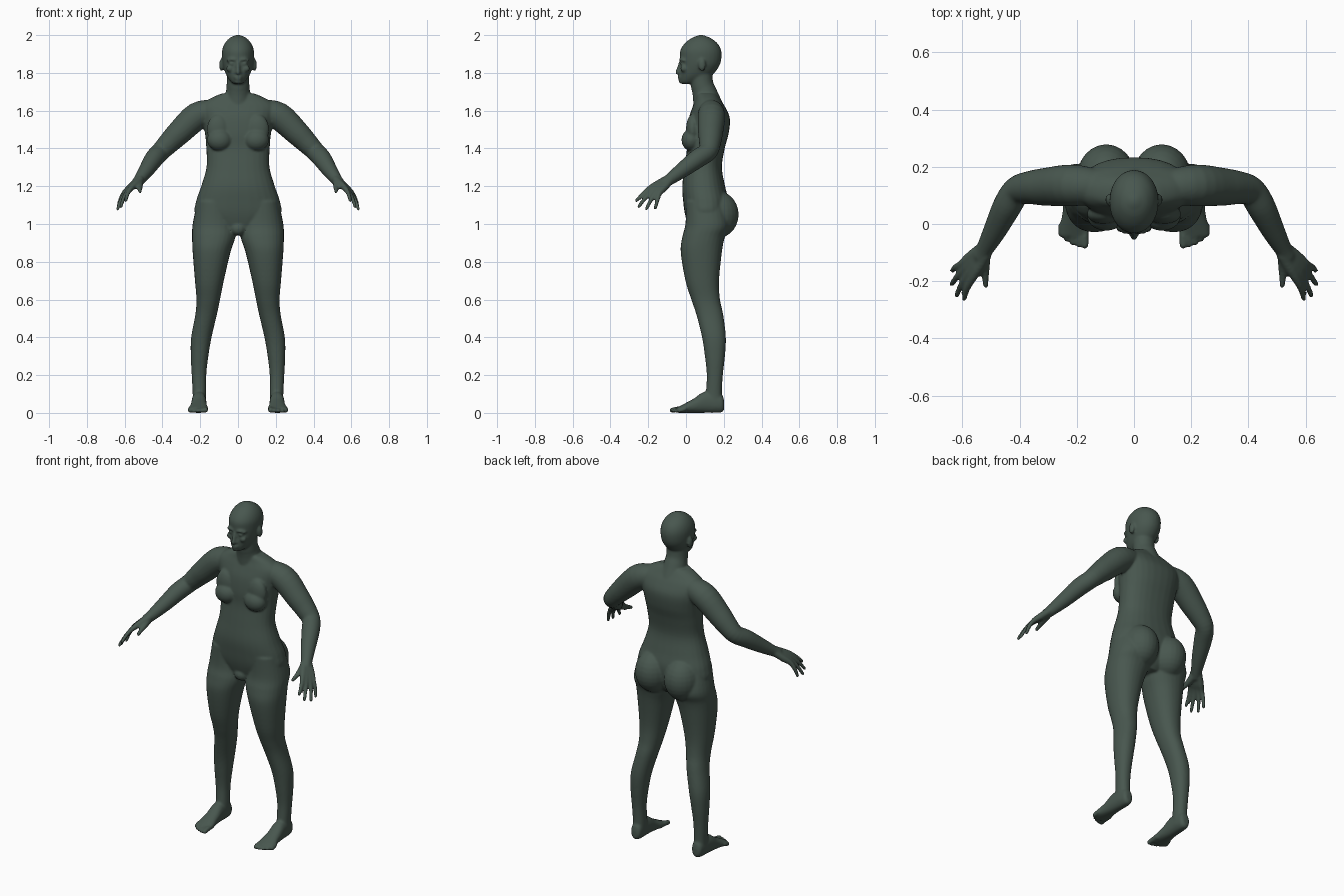
import bpy, bmesh, math
from mathutils import Vector, Matrix

bm = bmesh.new()
N = 28


def spline(rows, steps=5):
    """Catmull-Rom interpolation of number tuples."""
    out = []
    for i in range(len(rows) - 1):
        a, b, c, d = (rows[max(0, min(len(rows) - 1, i + k))] for k in (-1, 0, 1, 2))
        for s in range(steps):
            t = s / steps
            out.append([0.5 * (2 * q + (r - p) * t + (2 * p - 5 * q + 4 * r - w) * t * t
                               + (3 * q - p - 3 * r + w) * t ** 3)
                        for p, q, r, w in zip(a, b, c, d)])
    return out + [list(rows[-1])]


def skin(rings):
    loops = [[bm.verts.new(p) for p in ring] for ring in rings]
    for a, b in zip(loops, loops[1:]):
        for i in range(N):
            j = (i + 1) % N
            bm.faces.new((a[i], a[j], b[j], b[i]))
    bm.faces.new(loops[0])
    bm.faces.new(loops[-1])


def loft(rows, axis='z', side=1, n=2.2):
    """Rows are (position, x0, x1, v0, v1): ring extents along z or y."""
    rings = []
    for t, x0, x1, v0, v1 in spline(rows):
        ring = []
        for i in range(N):
            a = 2 * math.pi * i / N
            c, s = math.cos(a), math.sin(a)
            x = (x0 + x1) / 2 + (x1 - x0) / 2 * math.copysign(abs(c) ** (2 / n), c)
            v = (v0 + v1) / 2 + (v1 - v0) / 2 * math.copysign(abs(s) ** (2 / n), s)
            ring.append((x * side, v, t) if axis == 'z' else (x * side, t, v))
        rings.append(ring)
    skin(rings)


def blob(x, y, z, rx, ry, rz, side=1):
    m = Matrix.Translation((x * side, y, z)) @ Matrix.Diagonal((rx, ry, rz, 1))
    bmesh.ops.create_uvsphere(bm, u_segments=24, v_segments=14, radius=1, matrix=m)


def tube(rows, side=1):
    """Rows are (x, y, z, radius); the far end is rounded."""
    pts = spline(rows, 4)
    rings = []
    for i, (x, y, z, r) in enumerate(pts):
        d = Vector(pts[min(i + 1, len(pts) - 1)][:3]) - Vector(pts[max(i - 1, 0)][:3])
        u = d.cross(Vector((0.13, 0.2, 1)) if abs(d.z) < 0.95 * d.length else Vector((0, 1, 0))).normalized()
        v = d.cross(u).normalized()
        ring = [Vector((x, y, z)) + r * (u * math.cos(2 * math.pi * k / N) + v * math.sin(2 * math.pi * k / N))
                for k in range(N)]
        rings.append([(p.x * side, p.y, p.z) for p in ring])
    skin(rings)
    x, y, z, r = rows[-1]
    blob(x, y, z, r, r, r, side)


# torso
torso = [(.94, .06, .03, .17), (.98, .14, .015, .2), (1.05, .225, -.005, .22), (1.12, .222, -.015, .225),
         (1.2, .195, -.02, .207), (1.3, .167, -.008, .19), (1.4, .168, .005, .205), (1.48, .175, .005, .226),
         (1.56, .19, .015, .232), (1.62, .2, .035, .207), (1.66, .155, .05, .18), (1.69, .09, .055, .16)]
loft([(z, -w, w, a, b) for z, w, a, b in torso], n=2.3)
blob(0, .03, .975, .04, .03, .035)

# neck and head
tube([(0, .118, 1.62, .08), (0, .1, 1.69, .066), (0, .085, 1.74, .06), (0, .08, 1.80, .06)])
head = [(1.742, .022, -.022, .03), (1.752, .036, -.032, .07), (1.775, .054, -.034, .115), (1.80, .067, -.034, .15),
        (1.84, .08, -.03, .178), (1.88, .085, -.032, .188), (1.92, .084, -.03, .186), (1.955, .071, -.008, .168),
        (1.982, .048, .025, .135), (1.995, .024, .055, .105), (2.001, .008, .07, .09)]
loft([(z, -w, w, a, b) for z, w, a, b in head], n=2.05)

# nose, lips and chin
tube([(0, -.028, 1.86, .008), (0, -.037, 1.83, .010), (0, -.047, 1.802, .011)])
blob(0, -.034, 1.802, .021, .012, .009)
blob(0, -.033, 1.779, .024, .011, .006)
blob(0, -.032, 1.768, .02, .011, .006)
blob(0, -.025, 1.752, .018, .013, .01)

for side in (-1, 1):
    # brow, eye, cheek and ear
    tube([(.012, -.031, 1.868, .006), (.035, -.029, 1.872, .006), (.058, -.014, 1.866, .006)], side)
    blob(.034, -.02, 1.849, .014, .012, .009, side)
    blob(.043, -.012, 1.822, .02, .018, .018, side)
    blob(.088, .085, 1.842, .012, .02, .033, side)

    # chest and buttocks
    blob(.098, .028, 1.445, .066, .052, .058, side)
    blob(.105, .035, 1.50, .06, .035, .08, side)
    blob(.097, .165, 1.05, .102, .114, .125, side)

    # leg
    loft([(1.12, .03, .215, .0, .2), (1.0, .01, .24, -.003, .23), (.93, .014, .243, -.02, .205),
          (.85, .04, .24, -.028, .19), (.7, .075, .228, -.003, .175), (.6, .095, .22, .028, .18),
          (.52, .112, .226, .055, .197), (.4, .14, .248, .085, .211), (.3, .157, .25, .1, .206),
          (.2, .168, .245, .11, .195), (.1, .168, .24, .105, .19), (.03, .17, .24, .1, .195)], side=side)

    # foot
    loft([(.202, .19, .22, .02, .06), (.185, .172, .236, .002, .1), (.1, .168, .245, .0, .112),
          (.04, .165, .25, .0, .075), (-.01, .158, .26, .0, .048), (-.045, .158, .264, .0, .03)],
         axis='y', side=side)
    for i, tip in enumerate((-.073, -.073, -.065, -.053, -.036)):
        r = .014 if i == 0 else .0105
        x = .172 + .021 * i
        tube([(x, 0, .02, r), (x, tip + .03, .02, r), (x, tip, r, r)], side)

    # arm
    tube([(.12, .13, 1.60, .06), (.215, .135, 1.572, .073), (.31, .13, 1.485, .066), (.365, .127, 1.43, .058),
          (.41, .115, 1.383, .051), (.445, .06, 1.345, .05), (.485, -.02, 1.285, .041),
          (.52, -.085, 1.237, .031), (.535, -.11, 1.22, .028)], side)

    # fingers, each running from the wrist so that together they form the palm
    wrist = Vector((.525, -.095, 1.232))
    tips = ((.594, -.262, 1.124), (.620, -.25, 1.093), (.637, -.21, 1.08), (.635, -.162, 1.085))
    for i, tip in enumerate(tips):
        knuckle = Vector((.567, -.193, 1.188)).lerp(Vector((.603, -.14, 1.163)), i / 3)
        start = wrist + Vector((.008, .01, -.004)) * (i - 1.5) * .7
        tip = Vector(tip)
        mid = knuckle.lerp(tip, .5) + Vector((.004, 0, .004))
        tube([(*start, .02), (*start.lerp(knuckle, .6), .019), (*knuckle, .0145),
              (*mid, .0115), (*tip, .0095)], side)
    tube([(.522, -.105, 1.225, .022), (.522, -.15, 1.2, .018), (.52, -.185, 1.185, .013),
          (.518, -.215, 1.172, .01)], side)

bmesh.ops.recalc_face_normals(bm, faces=bm.faces)
mesh = bpy.data.meshes.new("human_body")
bm.to_mesh(mesh)
bm.free()
body = bpy.data.objects.new("human_body", mesh)
bpy.context.collection.objects.link(body)

# fuse the parts into one smooth skin
remesh = body.modifiers.new("fuse", 'REMESH')
remesh.mode = 'VOXEL'
remesh.voxel_size = .0065
remesh.use_smooth_shade = True
smooth = body.modifiers.new("soften", 'SMOOTH')
smooth.factor = .5
smooth.iterations = 5

mat = bpy.data.materials.new("dark_green_grey")
mat.diffuse_color = (.065, .095, .078, 1)
mesh.materials.append(mat)
